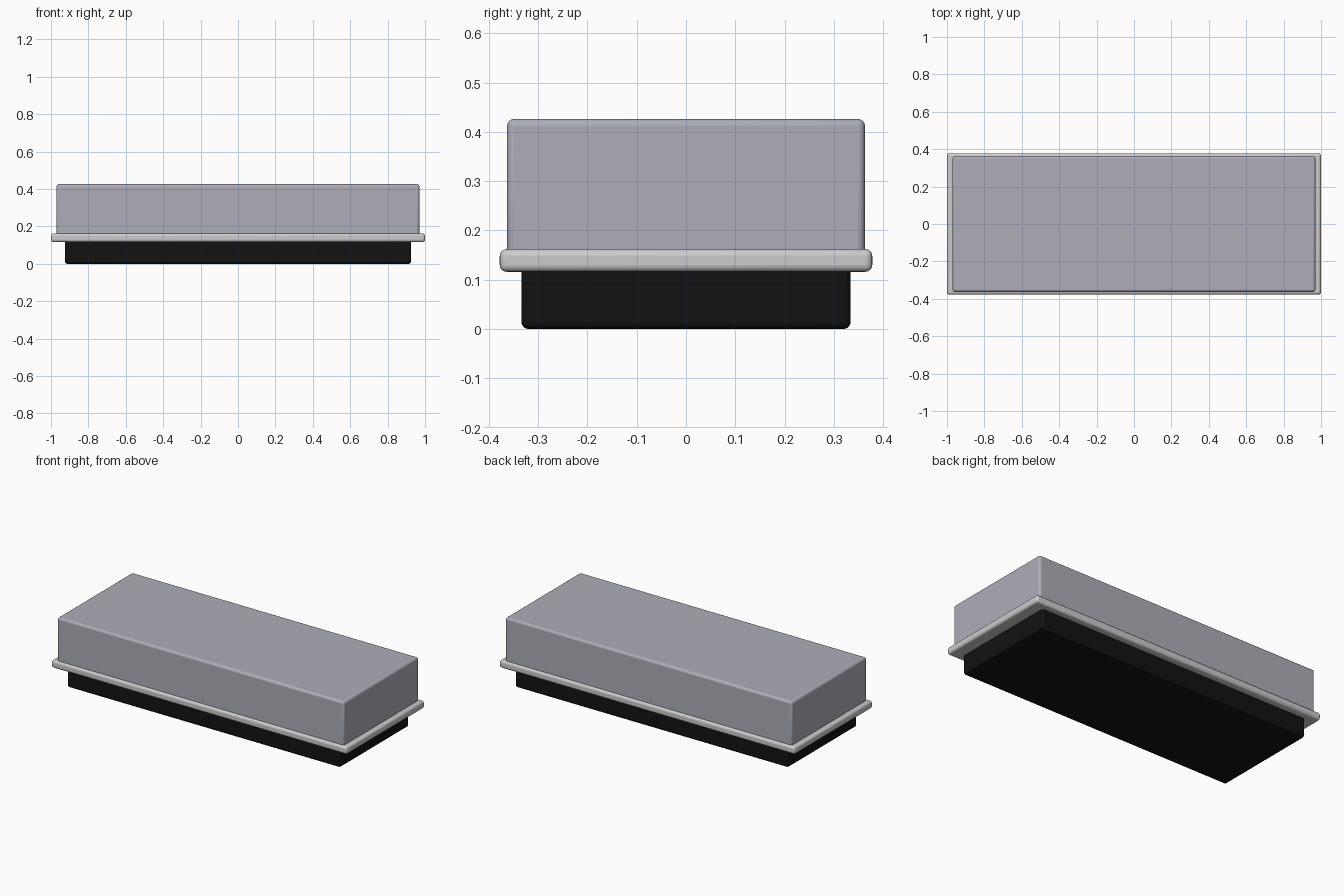
import bpy

if "Cube" in bpy.data.objects:
    bpy.data.objects.remove(bpy.data.objects["Cube"])


def material(name, rgb):
    m = bpy.data.materials.new(name)
    m.diffuse_color = (*rgb, 1)
    m.use_nodes = True
    m.node_tree.nodes["Principled BSDF"].inputs["Base Color"].default_value = m.diffuse_color
    return m


def rounded_box(name, hx, hy, z0, z1, radius, mat=None):
    bpy.ops.mesh.primitive_cube_add(size=2, location=(0, 0, (z0 + z1) / 2))
    ob = bpy.context.object
    ob.name = name
    ob.scale = (hx, hy, (z1 - z0) / 2)
    bpy.ops.object.transform_apply(location=False, rotation=False, scale=True)
    bev = ob.modifiers.new("round_edges", 'BEVEL')
    bev.width = radius
    bev.segments = 4
    if mat:
        ob.data.materials.append(mat)
    bpy.ops.object.shade_smooth_by_angle()
    return ob


black = material("black", (0.006, 0.006, 0.006))
cool_grey = material("cool_grey", (0.42, 0.42, 0.48))

# Recessed plinth, overhanging rim and upper block
rounded_box("plinth", 0.925, 0.334, 0.0, 0.135, 0.014, black)
rounded_box("rim", 1.0, 0.378, 0.116, 0.162, 0.014)
rounded_box("upper_block", 0.97, 0.363, 0.145, 0.426, 0.014, cool_grey)
